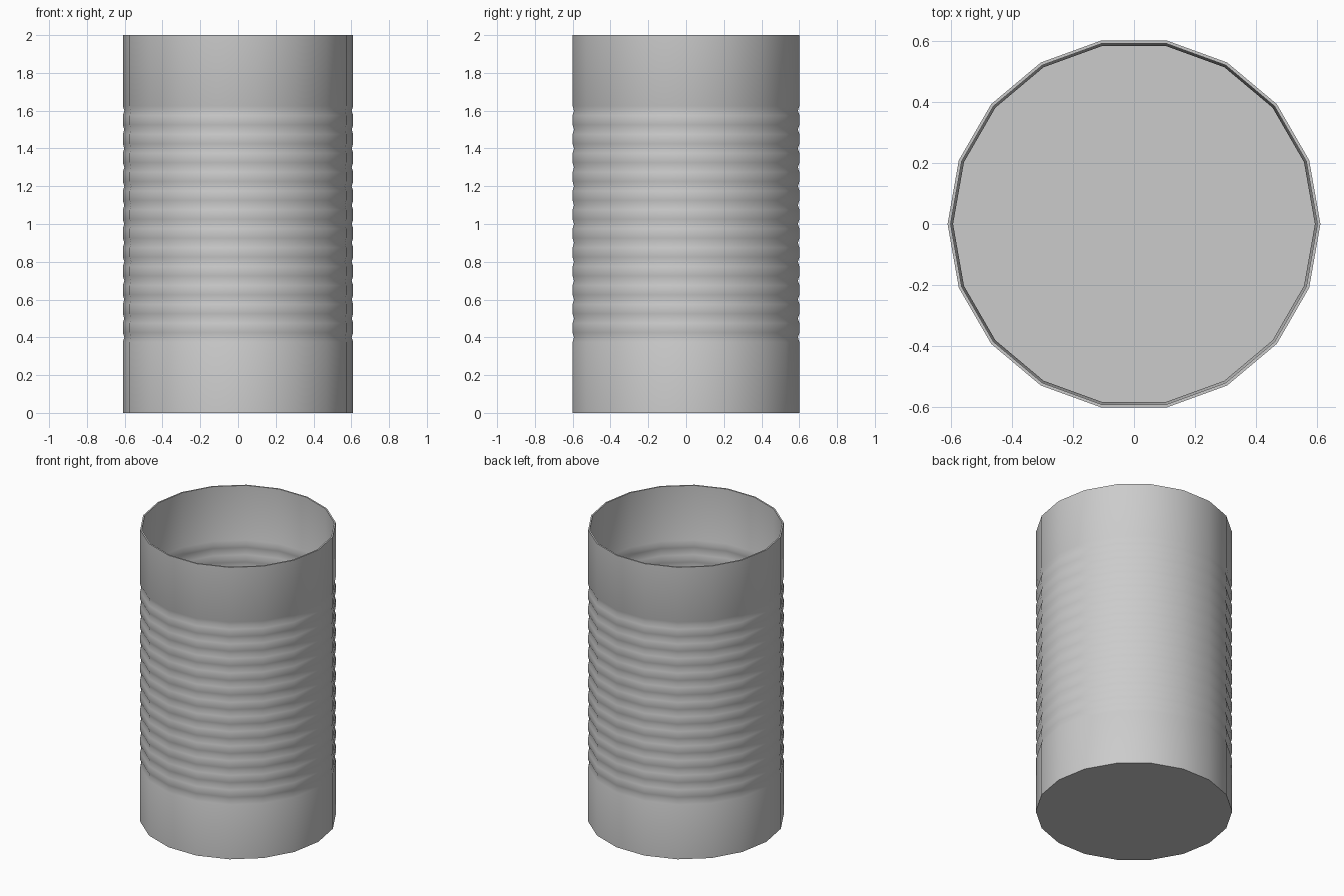
import bpy
import math

if "Cube" in bpy.data.objects:
    bpy.data.objects.remove(bpy.data.objects["Cube"], do_unlink=True)

SIDES = 18
RADIUS = 0.61
WALL = 0.01
HEIGHT = 2.0
DEPTH = 0.008

# Plain grey metal
metal = bpy.data.materials.new("grey metal")
metal.use_nodes = True
colour = (0.6, 0.6, 0.6, 1.0)
metal.diffuse_color = colour
metal.node_tree.nodes["Principled BSDF"].inputs["Base Color"].default_value = colour

# Wall profile: plain ends, with rounded ribs between narrow grooves
profile = [(RADIUS, 0.0)]
for i in range(13):
    z = 0.4 + 0.1 * i
    profile += [(RADIUS, z - 0.025), (RADIUS - DEPTH, z), (RADIUS, z + 0.025)]
profile.append((RADIUS, HEIGHT))

# Open can: outer wall, rim, inner wall and floor
rings = profile + [(r - WALL, max(z, WALL)) for r, z in reversed(profile)]
verts = []
for r, z in rings:
    for k in range(SIDES):
        a = math.tau * k / SIDES
        verts.append((r * math.cos(a), r * math.sin(a), z))

faces = []
for j in range(len(rings) - 1):
    for k in range(SIDES):
        n = (k + 1) % SIDES
        faces.append((j * SIDES + k, j * SIDES + n,
                      (j + 1) * SIDES + n, (j + 1) * SIDES + k))
last = (len(rings) - 1) * SIDES
faces.append(tuple(reversed(range(SIDES))))
faces.append(tuple(range(last, last + SIDES)))

mesh = bpy.data.meshes.new("ribbed_can")
mesh.from_pydata(verts, [], faces)
mesh.materials.append(metal)
can = bpy.data.objects.new("ribbed_can", mesh)
bpy.context.collection.objects.link(can)

# Smooth wall with crisp rim and base
bpy.ops.object.select_all(action="DESELECT")
can.select_set(True)
bpy.context.view_layer.objects.active = can
bpy.ops.object.shade_smooth_by_angle(angle=math.radians(50))
